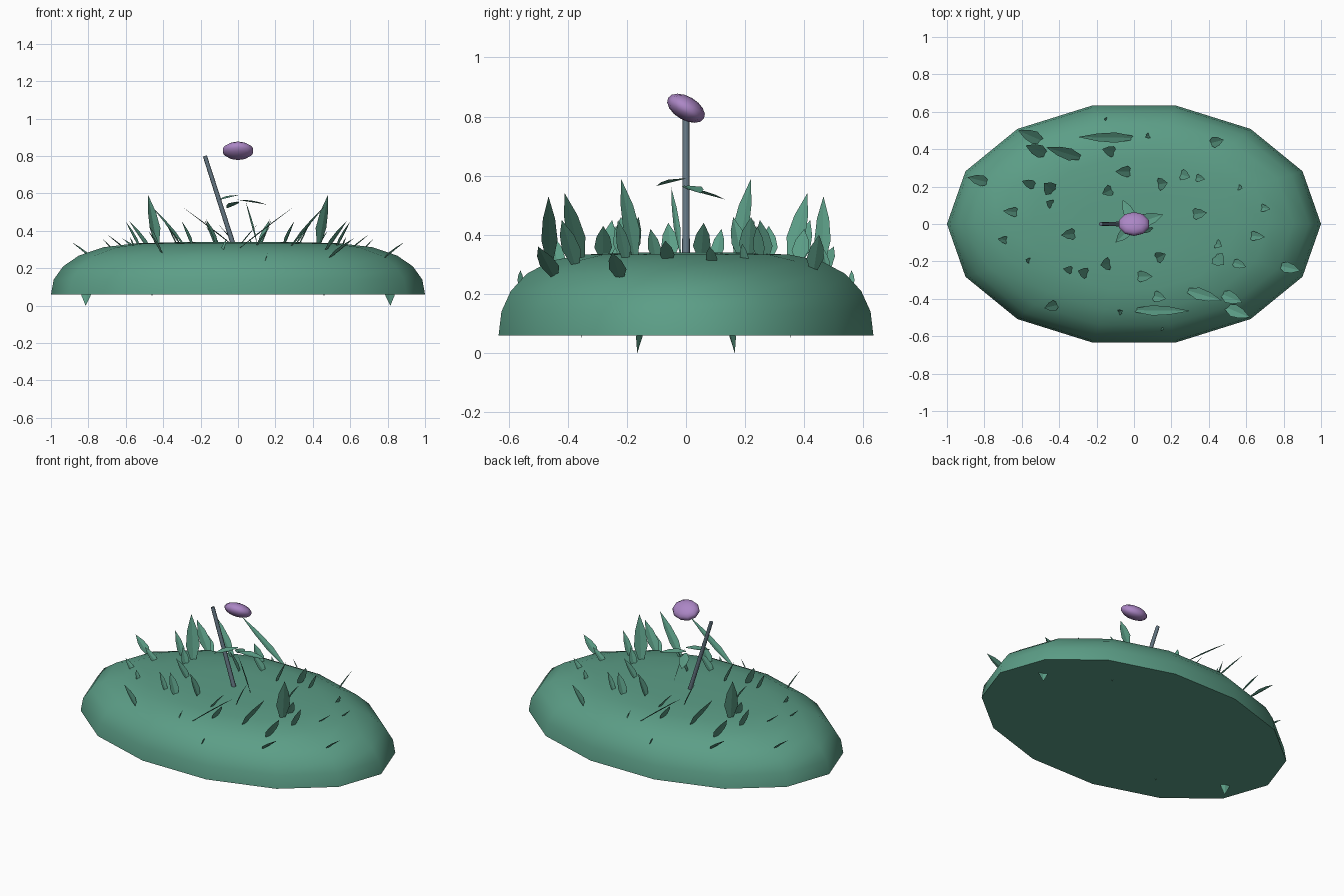
import bpy, bmesh, math
from mathutils import Vector, Matrix

if "Cube" in bpy.data.objects:
    bpy.data.objects.remove(bpy.data.objects["Cube"])


def material(name, rgb):
    m = bpy.data.materials.new(name)
    m.diffuse_color = (*rgb, 1)
    m.use_nodes = True
    m.node_tree.nodes["Principled BSDF"].inputs["Base Color"].default_value = m.diffuse_color
    return m


GREEN = material("grass_green", (0.107, 0.342, 0.242))
PURPLE = material("flower_purple", (0.41, 0.24, 0.56))
SLATE = material("stem_slate", (0.127, 0.181, 0.223))


def finish(bm, name, mat, smooth):
    me = bpy.data.meshes.new(name)
    bm.to_mesh(me)
    bm.free()
    me.materials.append(mat)
    ob = bpy.data.objects.new(name, me)
    bpy.context.collection.objects.link(ob)
    for p in me.polygons:
        p.use_smooth = smooth
    if smooth:
        bpy.context.view_layer.objects.active = ob
        ob.select_set(True)
        bpy.ops.object.shade_smooth_by_angle(angle=math.radians(50))
        ob.select_set(False)
    return ob


# Mound: fourteen-sided oval dome with a flat underside
RY, SIDES = 0.65, 14
PROFILE = [(1, 0.06), (0.985, 0.14), (0.935, 0.21), (0.85, 0.268),
           (0.72, 0.312), (0.55, 0.333), (0.3, 0.34), (0, 0.34)]
bm = bmesh.new()
rings = []
for r, z in PROFILE[:-1]:
    rings.append([bm.verts.new((r * math.cos(a), RY * r * math.sin(a), z))
                  for a in (2 * math.pi * i / SIDES for i in range(SIDES))])
for lo, hi in zip(rings, rings[1:]):
    for i in range(SIDES):
        j = (i + 1) % SIDES
        bm.faces.new((lo[i], lo[j], hi[j], hi[i]))
bm.faces.new(rings[0][::-1])
top = bm.verts.new((0, 0, PROFILE[-1][1]))
for i in range(SIDES):
    bm.faces.new((rings[-1][i], rings[-1][(i + 1) % SIDES], top))
finish(bm, "mound", GREEN, True)


def ground(x, y):
    """Height of the mound surface."""
    d = math.hypot(x, y / RY)
    for (r0, z0), (r1, z1) in zip(PROFILE, PROFILE[1:]):
        if d >= r1:
            return z0 + (z1 - z0) * min(1, max(0, (r0 - d) / (r0 - r1)))
    return PROFILE[-1][1]


def leaf(bm, base, tip, width):
    """Pointed blade, slightly folded, whose face looks up and inward."""
    base, tip = Vector(base), Vector(tip)
    d = tip - base
    side = Vector((-d.y, d.x, 0)).normalized()
    up = d.cross(side).normalized()
    rows = []
    for t, w in ((0, 0.2), (0.38, 1), (0.68, 0.75)):
        c = base + d * t
        rows.append([bm.verts.new(c + side * width * w * k / 2 +
                                  up * width * w * 0.1 * abs(k))
                     for k in (-1, 0, 1)])
    for a, b in zip(rows, rows[1:]):
        for i in (0, 1):
            bm.faces.new((a[i], b[i], b[i + 1], a[i + 1])[::-1])
    end = bm.verts.new(tip)
    for i in (0, 1):
        bm.faces.new((rows[-1][i], rows[-1][i + 1], end))


# Grass blades: base x, y, tip x, y, z, width; repeated by a half turn
BLADES = [
    (-.02, -.46, .30, -.465, .53, .055), (.27, -.35, .47, -.41, .54, .065),
    (.43, -.17, .48, -.22, .59, .08), (.46, -.37, .58, -.42, .45, .07),
    (.48, -.44, .62, -.50, .36, .07), (.77, -.22, .89, -.25, .34, .06),
    (.60, -.06, .70, -.07, .38, .05), (.43, -.10, .47, -.12, .42, .05),
    (.52, -.20, .60, -.23, .45, .05), (.30, .05, .39, .06, .44, .06),
    (.24, .27, .30, .25, .45, .06), (.32, .25, .38, .24, .43, .04),
    (.40, .43, .48, .45, .40, .06), (.55, .20, .58, .19, .37, .03),
    (.66, .09, .73, .08, .36, .04), (.09, -.38, .17, -.40, .42, .06),
    (.00, -.28, .10, -.28, .43, .06), (.11, -.19, .17, -.16, .46, .06),
    (.12, .21, .18, .22, .46, .07), (-.09, -.48, -.06, -.46, .36, .03),
    (.14, -.56, .16, -.56, .28, .02)]
bm = bmesh.new()
for s in (1, -1):
    for x, y, tx, ty, tz, w in BLADES:
        leaf(bm, (s * x, s * y, ground(x, y) - 0.03), (s * tx, s * ty, tz), w)
    # Root tips poking out underneath
    leaf(bm, (s * .80, s * .13, .16), (s * .815, s * .165, 0), .07)
    leaf(bm, (s * .45, s * .34, .15), (s * .46, s * .355, .05), .03)
finish(bm, "grass_blades", GREEN, False)

# Flower leaves beside the stem
bm = bmesh.new()
leaf(bm, (0, 0, .59), (-.10, -.10, .565), .06)
leaf(bm, (0, 0, .565), (.155, .05, .54), .07)
leaf(bm, (0, 0, .555), (-.06, .13, .52), .06)
leaf(bm, (.10, -.02, .34), (.04, -.05, .56), .025)
finish(bm, "flower_leaves", GREEN, False)

# Leaning stem
a, b = Vector((-.02, 0, .31)), Vector((-.177, 0, .80))
bm = bmesh.new()
bmesh.ops.create_cone(bm, cap_ends=True, segments=8, radius1=.013, radius2=.011,
                      depth=(b - a).length)
bm.transform(Matrix.Translation((a + b) / 2) @
             (b - a).to_track_quat('Z', 'Y').to_matrix().to_4x4())
finish(bm, "stem", SLATE, True)

# Flower head: flattened ball tipped toward the back
bm = bmesh.new()
bmesh.ops.create_uvsphere(bm, u_segments=10, v_segments=8, radius=1)
bm.transform(Matrix.Translation((0, 0, .828)) @ Matrix.Rotation(math.radians(-30), 4, 'X') @
             Matrix.Diagonal((.085, .07, .04, 1)))
finish(bm, "flower_head", PURPLE, True)
